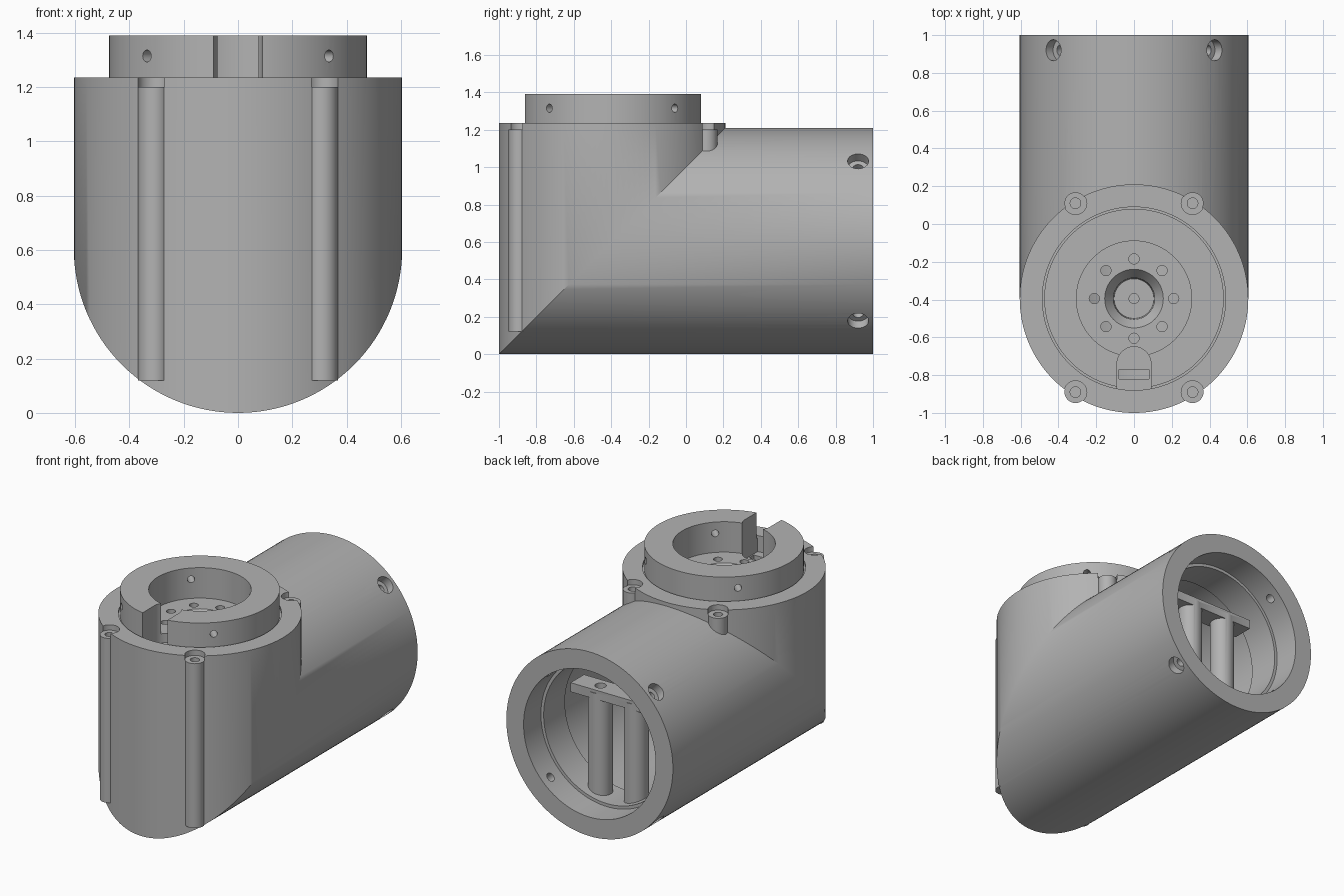
import bpy, bmesh
from math import pi, sin, cos
from mathutils import Vector

if "Cube" in bpy.data.objects:
    bpy.data.objects.remove(bpy.data.objects["Cube"], do_unlink=True)

R, AXIS_Y, AXIS_Z, TOP = 0.605, -0.395, 0.605, 1.235
SEG = 128

grey = bpy.data.materials.new("machined_grey")
grey.use_nodes = True
grey.diffuse_color = (0.45, 0.45, 0.45, 1)
grey.node_tree.nodes["Principled BSDF"].inputs["Base Color"].default_value = (0.45, 0.45, 0.45, 1)


def finish(name, bm):
    bmesh.ops.recalc_face_normals(bm, faces=bm.faces)
    mesh = bpy.data.meshes.new(name)
    bm.to_mesh(mesh)
    bm.free()
    mesh.materials.append(grey)
    ob = bpy.data.objects.new(name, mesh)
    bpy.context.collection.objects.link(ob)
    return ob


def ring_solid(name, rings):
    """Closed solid skinned through a loop of point rings."""
    bm = bmesh.new()
    loops = [[bm.verts.new(p) for p in ring] for ring in rings]
    for a, b in zip(loops, loops[1:] + loops[:1]):
        for i in range(len(a)):
            j = (i + 1) % len(a)
            bm.faces.new((a[i], a[j], b[j], b[i]))
    return finish(name, bm)


def rod(name, start, end, r, sides=32):
    start, end = Vector(start), Vector(end)
    axis = end - start
    bm = bmesh.new()
    bmesh.ops.create_cone(bm, cap_ends=True, segments=sides, radius1=r, radius2=r, depth=axis.length)
    bm.transform(axis.to_track_quat("Z", "Y").to_matrix().to_4x4())
    bmesh.ops.translate(bm, verts=bm.verts, vec=(start + end) / 2)
    return finish(name, bm)


def box(name, low, high):
    low, high = Vector(low), Vector(high)
    bm = bmesh.new()
    bmesh.ops.create_cube(bm, size=1)
    bmesh.ops.scale(bm, verts=bm.verts, vec=high - low)
    bmesh.ops.translate(bm, verts=bm.verts, vec=(low + high) / 2)
    return finish(name, bm)


def combine(target, tool, operation="DIFFERENCE"):
    mod = target.modifiers.new("combine", "BOOLEAN")
    mod.operation, mod.object, mod.solver = operation, tool, "EXACT"
    bpy.context.view_layer.objects.active = target
    bpy.ops.object.modifier_apply(modifier=mod.name)
    bpy.data.objects.remove(tool, do_unlink=True)


def elbow_ring(r, kind, at=0):
    """Circle on the upright leg, on the mitre plane, or on the level leg."""
    points = []
    for i in range(SEG):
        a = 2 * pi * i / SEG
        x, s = r * cos(a), r * sin(a)
        y = at if kind == "level" else AXIS_Y + s
        z = at if kind == "upright" else AXIS_Z + s
        points.append((x, y, z))
    return points


# Mitred elbow shell with a stepped bore
shell = ring_solid("elbow_shell", [
    elbow_ring(R, "upright", TOP), elbow_ring(R, "mitre"), elbow_ring(R, "level", 1),
    elbow_ring(0.48, "level", 1), elbow_ring(0.48, "level", 0.82),
    elbow_ring(0.46, "level", 0.82), elbow_ring(0.46, "level", 0.6),
    elbow_ring(0.485, "level", 0.6), elbow_ring(0.485, "mitre"),
    elbow_ring(0.485, "upright", TOP)])

# Four screw bosses on the upright leg, with open recesses and holes
for x in (-0.31, 0.31):
    for y, bottom in ((-0.89, 0.12), (0.11, 1.06)):
        combine(shell, rod("boss", (x, y, bottom), (x, y, 1.22), 0.058), "UNION")
        combine(shell, rod("recess", (x, y, 1.2), (x, y, 1.3), 0.06))
        combine(shell, rod("screw_hole", (x, y, 1.1), (x, y, 1.3), 0.028))

# Four counterbored radial holes near the open end
for i in range(4):
    a = pi / 4 + i * pi / 2
    out = Vector((cos(a), 0, sin(a)))
    centre = Vector((0, 0.92, AXIS_Z))
    combine(shell, rod("counterbore", centre + out * 0.55, centre + out * 0.7, 0.056))
    combine(shell, rod("radial_hole", centre + out * 0.4, centre + out * 0.7, 0.028))

# Collar insert: revolved cup with a recessed centre
profile = [(0.475, 1.39), (0.305, 1.39), (0.305, 1.19), (0.155, 1.19), (0.11, 1.13),
           (0.105, 1.05), (0.026, 1.05), (0.026, 1.0), (0.487, 1.0), (0.487, 1.22),
           (0.475, 1.22)]
collar = ring_solid("collar", [elbow_ring(r, "upright", z) for r, z in profile])

# Front slot with a rounded inner end and a cable opening in its floor
combine(collar, box("slot", (-0.09, -0.95, 1.13), (0.09, -0.74, 1.5)))
combine(collar, rod("slot_end", (0, -0.74, 1.13), (0, -0.74, 1.5), 0.09))
combine(collar, box("cable_opening", (-0.08, -0.82, 0.9), (0.08, -0.77, 1.2)))

# Bolt circle in the collar floor
for i in range(8):
    a = i * pi / 4
    x, y = 0.21 * cos(a), AXIS_Y + 0.21 * sin(a)
    combine(collar, rod("bolt_hole", (x, y, 0.9), (x, y, 1.3), 0.027))

# Radial set-screw holes through the collar wall
for i in range(4):
    a = pi / 4 + i * pi / 2
    out = Vector((cos(a), sin(a), 0))
    centre = Vector((0, AXIS_Y, 1.315))
    combine(collar, rod("set_screw_hole", centre + out * 0.25, centre + out * 0.55, 0.022))

# Inner bracket: cross bar on two posts inside the level leg
bracket = box("inner_bracket", (-0.3, 0.63, 0.78), (0.3, 0.77, 0.84))
for x in (-0.13, 0.13):
    combine(bracket, rod("post", (x, 0.7, 0.1), (x, 0.7, 0.82), 0.075), "UNION")
    combine(bracket, rod("post_hole", (x, 0.7, 0.6), (x, 0.7, 0.9), 0.035))

# Smooth round walls while keeping crisp edges
for ob in (shell, collar, bracket):
    bpy.ops.object.select_all(action="DESELECT")
    ob.select_set(True)
    bpy.context.view_layer.objects.active = ob
    bpy.ops.object.shade_smooth_by_angle(angle=pi / 6)
